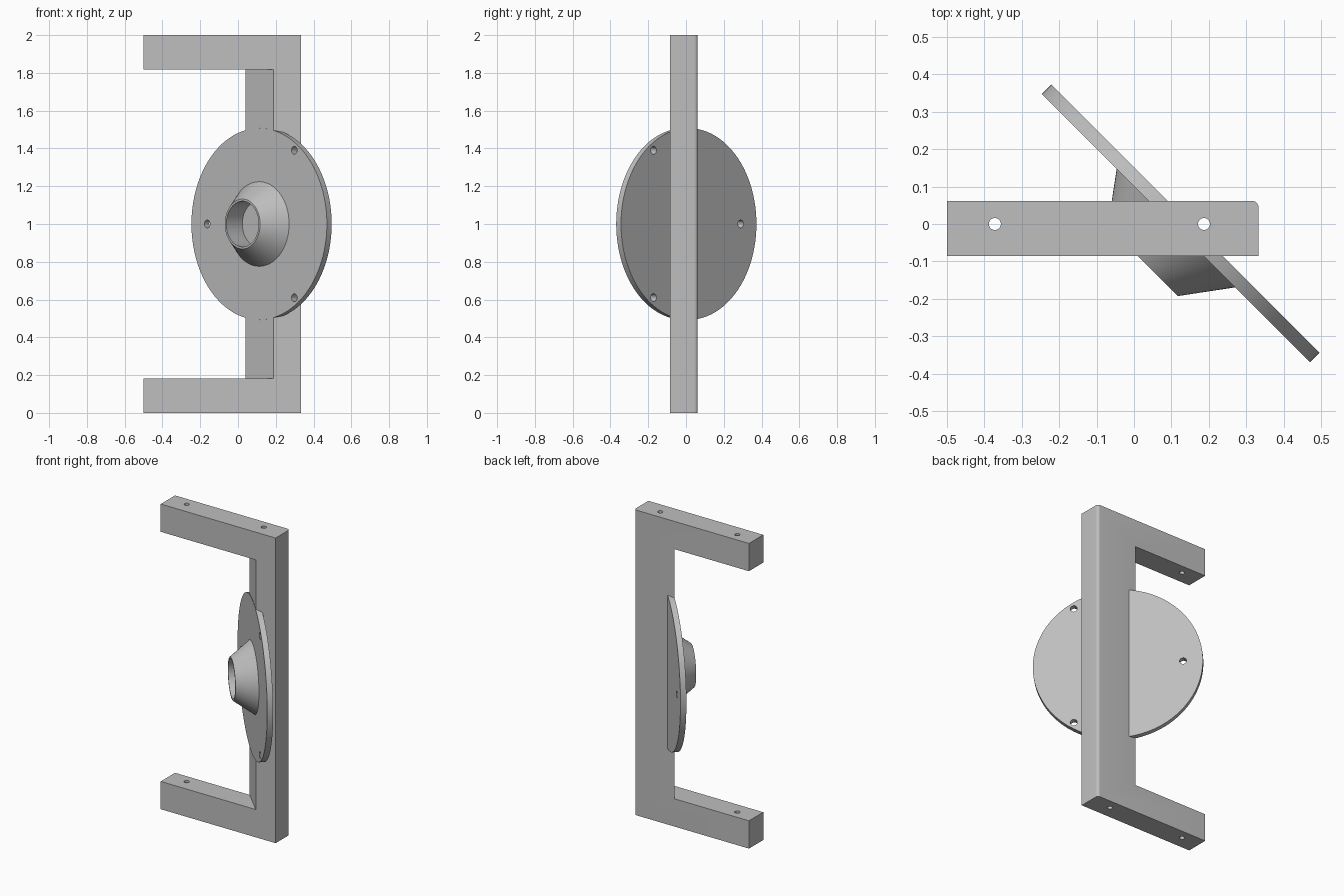
import bpy, bmesh, math
from mathutils import Matrix, Vector

if "Cube" in bpy.data.objects:
    bpy.data.objects.remove(bpy.data.objects["Cube"], do_unlink=True)

grey = bpy.data.materials.new("plain grey")
grey.use_nodes = True
colour = (0.52, 0.52, 0.52, 1)
grey.diffuse_color = colour
grey.node_tree.nodes["Principled BSDF"].inputs["Base Color"].default_value = colour

# Tilted frame of the plate: local z points out of its front face, local y is up
s = math.sqrt(0.5)
TILT = Matrix(((s, 0, -s, 0.112), (-s, 0, -s, -0.011), (0, 1, 0, 1), (0, 0, 0, 1)))


def make(name, bm, matrix=Matrix()):
    bmesh.ops.recalc_face_normals(bm, faces=bm.faces)
    mesh = bpy.data.meshes.new(name)
    bm.to_mesh(mesh)
    bm.free()
    mesh.transform(matrix)
    mesh.materials.append(grey)
    ob = bpy.data.objects.new(name, mesh)
    bpy.context.collection.objects.link(ob)
    return ob


def prism(name, outline, z0, z1):
    bm = bmesh.new()
    face = bm.faces.new([bm.verts.new((x, y, z0)) for x, y in outline])
    new = bmesh.ops.extrude_face_region(bm, geom=[face])["geom"]
    bmesh.ops.translate(bm, vec=(0, 0, z1 - z0),
                        verts=[g for g in new if isinstance(g, bmesh.types.BMVert)])
    return make(name, bm)


def lathe(name, profile, matrix, steps=96):
    bm = bmesh.new()
    verts = [bm.verts.new((r, 0, z)) for r, z in profile]
    edges = [bm.edges.new(pair) for pair in zip(verts, verts[1:])]
    bmesh.ops.spin(bm, geom=verts + edges, cent=(0, 0, 0), axis=(0, 0, 1),
                   angle=math.tau, steps=steps)
    bmesh.ops.remove_doubles(bm, verts=bm.verts, dist=0.0001)
    return make(name, bm, matrix)


def drill(name, radius, depth, matrix):
    bm = bmesh.new()
    bmesh.ops.create_cone(bm, cap_ends=True, segments=32, radius1=radius,
                          radius2=radius, depth=depth)
    return make(name, bm, matrix)


def cut(ob, cutter):
    mod = ob.modifiers.new("cut", "BOOLEAN")
    mod.operation = "DIFFERENCE"
    mod.solver = "EXACT"
    mod.object = cutter
    cutter.hide_render = True
    cutter.hide_set(True)


# Bracket: full-height bar with a rounded rear corner
R = 0.018
corner = [(0.333 - R + R * math.cos(a), 0.062 - R + R * math.sin(a))
          for a in (i * math.pi / 12 for i in range(7))]
bracket = prism("bracket", [(-0.5, -0.086), (0.333, -0.086)] + corner + [(-0.5, 0.062)], 0, 2)

# Opening between the arms, leaving the post with a diagonal face
opening = prism("opening_cutter", [(-1, -1), (1.103, -1), (-1, 1.103)], 0.182, 1.818)
cut(bracket, opening)

# Vertical bolt holes
for i, x in enumerate((-0.372, 0.187)):
    cut(bracket, drill(f"bolt_cutter_{i}", 0.016, 3, Matrix.Translation((x, 0, 1))))

# Tilted round plate with three screw holes
plate = lathe("round_plate", [(0, -0.036), (0.507, -0.036), (0.507, 0), (0, 0)], TILT, 128)
for i, (u, v) in enumerate(((-0.389, 0), (0.263, 0.39), (0.263, -0.39))):
    cut(plate, drill(f"screw_cutter_{i}", 0.021, 0.2, TILT @ Matrix.Translation((u, v, 0))))

# Conical boss with a blind bore
boss = lathe("conical_boss", [(0, -0.01), (0.224, -0.01), (0.224, 0), (0.132, 0.125),
                              (0.121, 0.125), (0.121, 0.005), (0, 0.005)], TILT)

# Smooth the round surfaces and keep the edges sharp
for ob in (bracket, plate, boss):
    bpy.ops.object.select_all(action="DESELECT")
    ob.select_set(True)
    bpy.context.view_layer.objects.active = ob
    for mod in list(ob.modifiers):
        bpy.ops.object.modifier_apply(modifier=mod.name)
    bpy.ops.object.shade_smooth_by_angle(angle=math.radians(30))

# Remove the used cutters
for ob in [o for o in bpy.data.objects if "_cutter" in o.name]:
    bpy.data.objects.remove(ob, do_unlink=True)
